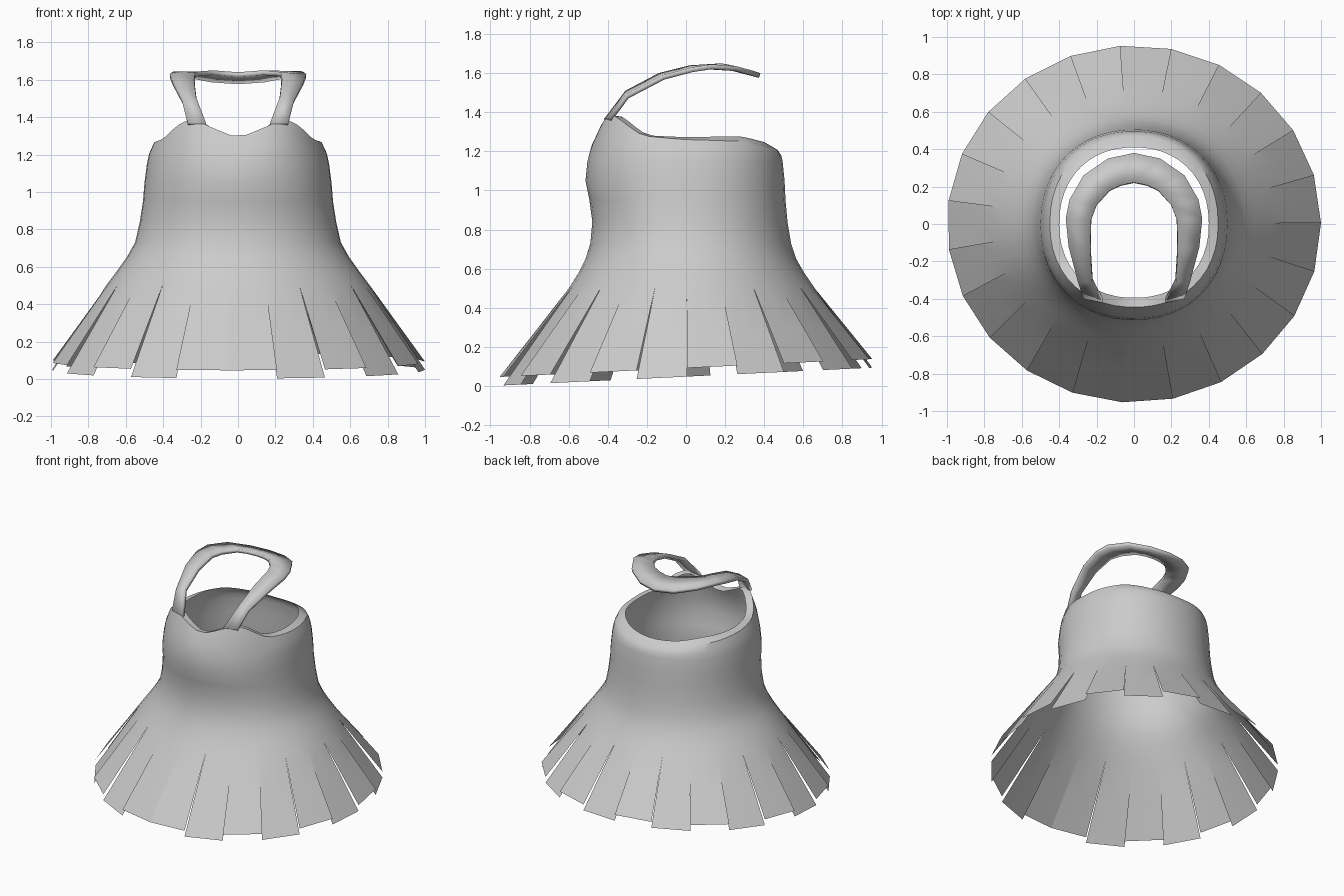
import bpy, bmesh, math

if "Cube" in bpy.data.objects:
    bpy.data.objects.remove(bpy.data.objects["Cube"])

fabric = bpy.data.materials.new("light grey fabric")
fabric.diffuse_color = (0.6, 0.6, 0.6, 1)
fabric.use_nodes = True
fabric.node_tree.nodes["Principled BSDF"].inputs["Base Color"].default_value = fabric.diffuse_color

STRIPS = 23
COLS = STRIPS * 2
ANGLES = [math.radians(-3.6 + j * 360 / COLS) for j in range(COLS)]


def lerp(a, b, t):
    return a + (b - a) * t


def finish(name, bm, angle):
    mesh = bpy.data.meshes.new(name)
    bm.to_mesh(mesh)
    bm.free()
    ob = bpy.data.objects.new(name, mesh)
    bpy.context.collection.objects.link(ob)
    mesh.materials.append(fabric)
    bpy.ops.object.select_all(action='DESELECT')
    ob.select_set(True)
    bpy.context.view_layer.objects.active = ob
    bpy.ops.object.shade_smooth_by_angle(angle=math.radians(angle))
    return ob


def oval(a, rx, front, back, p=1.0):
    """Point on an oval; angle 0 faces the front, p < 1 squares it off."""
    s, c = math.sin(a), math.cos(a)
    x = rx * math.copysign(abs(s) ** p, s)
    y = -math.copysign(abs(c) ** p, c) * (front if c > 0 else back)
    return x, y


# neckline height by degrees away from the front
NECK = [(0, 1.29), (24, 1.37), (31, 1.395), (43, 1.36), (62, 1.28),
        (90, 1.26), (130, 1.25), (155, 1.22), (180, 1.205)]


def neck_height(a):
    d = abs((math.degrees(a) + 180) % 360 - 180)
    for (d0, z0), (d1, z1) in zip(NECK, NECK[1:]):
        if d <= d1:
            return lerp(z0, z1, (d - d0) / (d1 - d0))
    return NECK[-1][1]


# body rings: height, half width, front depth, back depth
RINGS = [(0.50, 0.705, 0.60, 0.66), (0.58, 0.645, 0.55, 0.605),
         (0.65, 0.595, 0.515, 0.565), (0.73, 0.55, 0.49, 0.538),
         (0.84, 0.525, 0.48, 0.52), (0.95, 0.508, 0.495, 0.51),
         (1.05, 0.50, 0.515, 0.505), (1.15, 0.487, 0.505, 0.495)]

bm = bmesh.new()
rows = []
for i, (z, rx, f, b) in enumerate(RINGS):
    p = lerp(1.0, 0.92, i / 7)
    rows.append([bm.verts.new((*oval(a, rx, f, b, p), z)) for a in ANGLES])
# shaped neckline and the lip folded inwards
for t, rx, f, b, rise in ((0.5, 0.475, 0.485, 0.488, 0),
                          (1.0, 0.45, 0.445, 0.47, 0),
                          (1.0, 0.40, 0.395, 0.41, 1)):
    row = []
    for a in ANGLES:
        z = lerp(1.15, neck_height(a), t)
        z += rise * lerp(0.035, -0.01, (1 + math.cos(a)) / 2)
        row.append(bm.verts.new((*oval(a, rx, f, b, 0.92), z)))
    rows.append(row)
for lo, hi in zip(rows, rows[1:]):
    for j in range(COLS):
        k = (j + 1) % COLS
        bm.faces.new((lo[j], lo[k], hi[k], hi[j]))

# skirt strips, alternately hanging a little lower
for s in range(STRIPS):
    cols = [2 * s, 2 * s + 1, (2 * s + 2) % COLS]
    tops = [rows[0][c] for c in cols]
    ends = []
    for c in (cols[0], cols[2]):
        x, y = oval(ANGLES[c], 1.0, 0.955, 0.955)
        ends.append((x, y, (0.048 if s % 2 else 0.092) + 0.048 * y))
    ends.insert(1, tuple((u + v) / 2 for u, v in zip(*ends)))
    above = tops
    for t in (0.5, 1.0):
        row = [bm.verts.new([lerp(u, v, t) for u, v in zip(top.co, e)])
               for top, e in zip(tops, ends)]
        for j in (0, 1):
            bm.faces.new((row[j], row[j + 1], above[j + 1], above[j]))
        above = row
finish("dress_body", bm, 40)

# halter strap: outer and inner edge of the right half, front to back
STRAP = [((0.27, -0.40, 1.37), (0.17, -0.42, 1.365)),
         ((0.30, -0.31, 1.49), (0.225, -0.31, 1.51)),
         ((0.35, -0.12, 1.59), (0.235, -0.14, 1.60)),
         ((0.365, 0.03, 1.63), (0.23, 0.02, 1.64)),
         ((0.345, 0.13, 1.645), (0.20, 0.10, 1.645)),
         ((0.27, 0.26, 1.635), (0.13, 0.18, 1.65)),
         ((0.14, 0.35, 1.61), (0.07, 0.21, 1.645)),
         ((0, 0.38, 1.60), (0, 0.225, 1.64))]
bm = bmesh.new()
pairs = [[bm.verts.new(p) for p in pair] for pair in STRAP]
pairs += [[bm.verts.new((-x, y, z)) for x, y, z in pair]
          for pair in reversed(STRAP[:-1])]
for (o0, i0), (o1, i1) in zip(pairs, pairs[1:]):
    bm.faces.new((o0, o1, i1, i0))
strap = finish("halter_strap", bm, 25)
thick = strap.modifiers.new("thickness", 'SOLIDIFY')
thick.thickness = 0.025
thick.offset = -1
